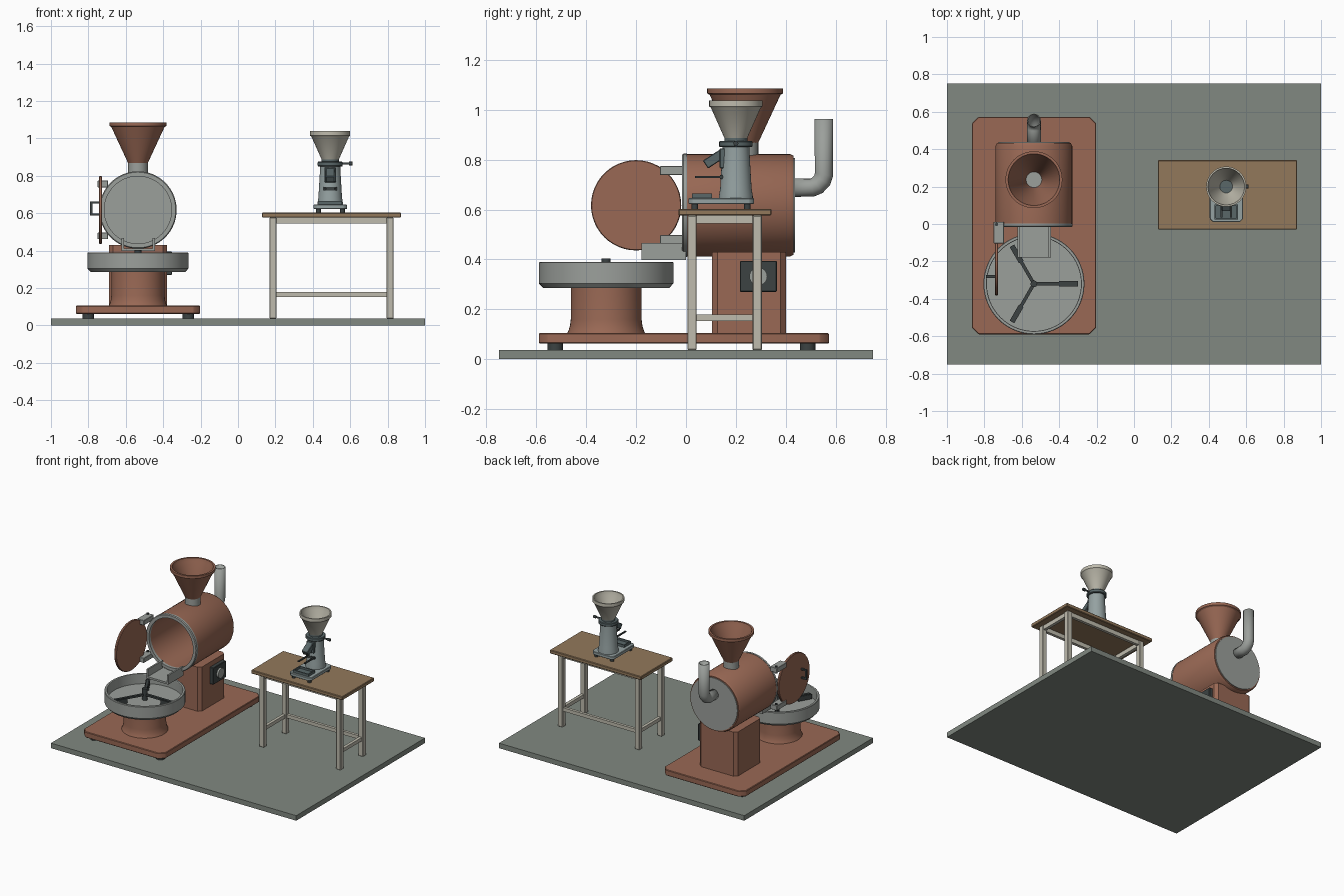
import bpy, bmesh
from math import pi, cos, sin, radians
from mathutils import Matrix, Vector

if "Cube" in bpy.data.objects:
    bpy.data.objects.remove(bpy.data.objects["Cube"])


def material(name, r, g, b):
    m = bpy.data.materials.new(name)
    m.diffuse_color = (r, g, b, 1)
    m.use_nodes = True
    m.node_tree.nodes["Principled BSDF"].inputs["Base Color"].default_value = m.diffuse_color
    return m


COPPER = material("copper_paint", 0.32, 0.14, 0.09)
STEEL = material("steel", 0.33, 0.35, 0.33)
DARK = material("dark_metal", 0.045, 0.055, 0.055)
FLOOR = material("floor_grey", 0.22, 0.25, 0.22)
WOOD = material("wood", 0.29, 0.19, 0.105)
CREAM = material("cream_paint", 0.52, 0.50, 0.42)
BODY = material("grinder_grey", 0.30, 0.36, 0.36)
SLATE = material("slate", 0.10, 0.135, 0.14)


def finish(name, bm, mat):
    bmesh.ops.recalc_face_normals(bm, faces=bm.faces)
    me = bpy.data.meshes.new(name)
    bm.to_mesh(me)
    bm.free()
    me.materials.append(mat)
    ob = bpy.data.objects.new(name, me)
    bpy.context.collection.objects.link(ob)
    return ob


def box(name, x, y, z, mat, bevel=0, upright=0):
    """Box from ranges; 'upright' chamfers only the vertical edges."""
    bm = bmesh.new()
    bmesh.ops.create_cube(bm, size=1)
    for v in bm.verts:
        v.co = Vector((r[0] if c < 0 else r[1]) for r, c in zip((x, y, z), v.co))
    if upright:
        es = [e for e in bm.edges if abs(e.verts[0].co.z - e.verts[1].co.z) > 1e-6]
        bmesh.ops.bevel(bm, geom=es, offset=upright, segments=1, affect='EDGES', profile=0.5)
    if bevel:
        bmesh.ops.bevel(bm, geom=bm.edges[:], offset=bevel, segments=1, affect='EDGES', profile=0.5)
    return finish(name, bm, mat)


TURN = {'z': Matrix(), 'y': Matrix.Rotation(-pi / 2, 4, 'X'), 'x': Matrix.Rotation(pi / 2, 4, 'Y')}


def lathe(name, profile, origin, mat, axis='z', seg=48, closed=False):
    """Revolve (radius, height) points round an axis through origin."""
    bm = bmesh.new()
    rings = []
    for r, h in profile:
        n = 1 if r == 0 else seg
        rings.append([bm.verts.new((r * cos(2 * pi * i / seg), r * sin(2 * pi * i / seg), h))
                      for i in range(n)])
    pairs = list(zip(rings, rings[1:])) + ([(rings[-1], rings[0])] if closed else [])
    for a, b in pairs:
        for i in range(seg):
            j = (i + 1) % seg
            q = [a[i % len(a)], a[j % len(a)], b[j % len(b)], b[i % len(b)]]
            bm.faces.new(list(dict.fromkeys(q)))
    bm.transform(Matrix.Translation(origin) @ TURN[axis])
    return finish(name, bm, mat)


def rod(name, r, h0, h1, origin, mat, axis='z', seg=24):
    return lathe(name, [(0, h0), (r, h0), (r, h1), (0, h1)], origin, mat, axis, seg)


# Floor slab
box("floor", (-1, 1), (-.75, .75), (0, .037), FLOOR)

# Roaster base and feet
X = -.535
box("roaster_base", (-.867, -.202), (-.59, .573), (.062, .105), COPPER, .004, .036)
for i, fx in enumerate((-.80, -.265)):
    for j, fy in enumerate((-.524, .488)):
        rod(f"roaster_foot_{i}{j}", .031, .037, .062, (fx, fy, 0), DARK)

# Drum: open tube, front ring and back plate
DZ = .617
lathe("drum", [(.182, 0), (.205, 0), (.205, .418), (.198, .432), (.182, .432)],
      (X, 0, DZ), COPPER, 'y', 64, True)
lathe("drum_front_ring", [(.18, -.016), (.202, -.016), (.207, -.01), (.207, .004), (.18, .004)],
      (X, 0, DZ), STEEL, 'y', 64, True)
rod("drum_back_plate", .19, .42, .438, (X, 0, DZ), STEEL, 'y', 64)
box("drum_pedestal", (-.69, -.38), (.104, .40), (.10, .43), COPPER, 0, .022)

# Control box with dial
box("control_box", (-.385, -.352), (.216, .364), (.27, .394), DARK, .003)
rod("control_dial", .036, 0, .014, (-.352, .29, .332), STEEL, 'x')

# Roaster hopper with neck
rod("hopper_neck", .053, .80, .868, (X, .237, 0), STEEL)
lathe("hopper", [(.05, .862), (.142, 1.06), (.152, 1.066), (.152, 1.086), (.138, 1.086),
                 (.132, 1.064), (.042, .872), (.042, .862)], (X, .237, 0), COPPER, 'z', 48, True)

# Exhaust pipe
cu = bpy.data.curves.new("exhaust_pipe", 'CURVE')
cu.dimensions = '3D'
cu.bevel_depth, cu.bevel_resolution = .037, 6
pts = [(.43, .688), (.505, .688), (.527, .697), (.546, .717), (.553, .74), (.553, .963)]
sp = cu.splines.new('POLY')
sp.points.add(len(pts) - 1)
for p, (y, z) in zip(sp.points, pts):
    p.co = (X, y, z, 1)
cu.materials.append(STEEL)
pipe = bpy.data.objects.new("exhaust_pipe", cu)
bpy.context.collection.objects.link(pipe)
wall = pipe.modifiers.new("wall", 'SOLIDIFY')
wall.thickness, wall.offset = .006, -1

# Discharge chute (U channel)
box("chute_floor", (-.622, -.444), (-.178, 0), (.398, .412), STEEL)
for s, x0 in (("left", -.622), ("right", -.456)):
    box(f"chute_wall_{s}", (x0, x0 + .012), (-.178, 0), (.398, .466), STEEL)

# Swung-open door, hinges, handle
lathe("door", [(0, -.009), (.178, -.009), (.181, -.005), (.181, .005), (.178, .009), (0, .009)],
      (-.735, -.2, DZ), COPPER, 'x', 48)
for s, hz in (("upper", .756), ("lower", .479)):
    box(f"hinge_{s}", (-.75, -.695), (-.104, .012), (hz - .018, hz + .018), STEEL, .002)
    rod(f"hinge_pin_{s}", .009, hz - .026, hz + .026, (-.735, -.002, 0), DARK, seg=16)
box("handle_bar", (-.79, -.779), (-.288, -.274), (.588, .662), DARK)
for s, hz in (("top", .651), ("bottom", .588)):
    box(f"handle_post_{s}", (-.785, -.742), (-.288, -.274), (hz, hz + .011), DARK)

# Cooling tray on its column
TY = -.32
lathe("tray_column", [(0, .10), (.158, .10), (.151, .115), (.145, .135), (.142, .16), (.142, .30), (0, .30)],
      (X, TY, 0), COPPER)
lathe("cooling_tray", [(0, .286), (.253, .286), (.27, .304), (.27, .387), (.267, .39), (.254, .39),
                       (.252, .387), (.252, .318), (0, .318)], (X, TY, 0), STEEL, seg=64)
rod("stirrer_post", .018, .31, .403, (X, TY, 0), DARK)
for i in range(3):
    for part, xr, w, zr in (("arm", (0, .225), .009, (.350, .364)),
                            ("paddle", (.135, .235), .014, (.324, .358))):
        a = box(f"stirrer_{part}_{i}", xr, (-w, w), zr, DARK)
        a.location = (X, TY, 0)
        a.rotation_euler.z = i * 2 * pi / 3

# Table
box("table_top", (.128, .872), (-.03, .342), (.576, .603), WOOD, .004)
LX, LY = ((.168, .206), (.794, .832)), ((.006, .043), (.267, .304))
for i, lx in enumerate(LX):
    box(f"side_apron_{i}", (lx[0] + .008, lx[1] - .008), (.043, .267), (.545, .576), CREAM)
    box(f"side_stretcher_{i}", (lx[0] + .008, lx[1] - .008), (.043, .267), (.153, .179), CREAM)
    for j, ly in enumerate(LY):
        box(f"table_leg_{i}{j}", lx, ly, (.037, .576), CREAM, .003)
for j, ly in enumerate(LY):
    box(f"long_apron_{j}", (.206, .794), (ly[0] + .008, ly[1] - .008), (.545, .576), CREAM)
box("back_stretcher", (.206, .794), (.275, .296), (.153, .179), CREAM)

# Grinder base, feet and catch tray
GX, GY = .493, .2
box("grinder_base", (.405, .583), (.01, .272), (.622, .646), BODY, .003, .018)
for i, fx in enumerate((.43, .558)):
    for j, fy in enumerate((.036, .246)):
        rod(f"grinder_foot_{i}{j}", .013, .603, .622, (fx, fy, 0), DARK, seg=16)
box("catch_tray_floor", (.43, .557), (.024, .104), (.644, .650), SLATE)
for i, xr in enumerate(((.43, .438), (.549, .557))):
    box(f"catch_tray_side_{i}", xr, (.024, .104), (.646, .664), SLATE)
for i, yr in enumerate(((.024, .032), (.096, .104))):
    box(f"catch_tray_end_{i}", (.43, .557), yr, (.646, .664), SLATE)

# Grinder body, collar and bean hopper
lathe("grinder_body", [(0, .64), (.068, .64), (.068, .655), (.063, .685), (.054, .84), (.054, .856), (0, .856)],
      (GX, GY, 0), BODY)
lathe("grinder_collar", [(0, .85), (.064, .85), (.067, .854), (.067, .871), (.064, .875), (.046, .875),
                         (.046, .888), (0, .888)], (GX, GY, 0), SLATE)
lathe("bean_hopper", [(0, .878), (.042, .878), (.1, 1.008), (.107, 1.014), (.107, 1.038), (.098, 1.038),
                      (.093, 1.012), (.034, .888), (0, .888)], (GX, GY, 0), CREAM)
rod("adjust_lever", .006, .06, .105, (GX, GY, .865), DARK, 'x', 16)
rod("adjust_knob", .010, .10, .120, (GX, GY, .865), DARK, 'x', 16)

# Slanted spout, switch and holder fork
spout = box("spout", (-.024, .024), (-.042, .042), (-.019, .019), SLATE, .003)
spout.location = (GX, .113, .803)
spout.rotation_euler.x = radians(33)
box("spout_mount", (GX - .03, GX + .03), (.135, .165), (.765, .845), SLATE, .003)
for s, dx in (("left", -.031), ("right", .021)):
    box(f"fork_{s}", (GX + dx, GX + dx + .01), (.036, .15), (.726, .735), DARK)
box("fork_plate", (GX - .035, GX + .035), (.137, .147), (.722, .739), DARK)

# Smooth shading with crisp edges
bpy.ops.object.select_all(action='DESELECT')
for ob in bpy.context.scene.objects:
    if ob.type == 'MESH':
        ob.select_set(True)
        bpy.context.view_layer.objects.active = ob
bpy.ops.object.shade_smooth_by_angle(angle=radians(30))
